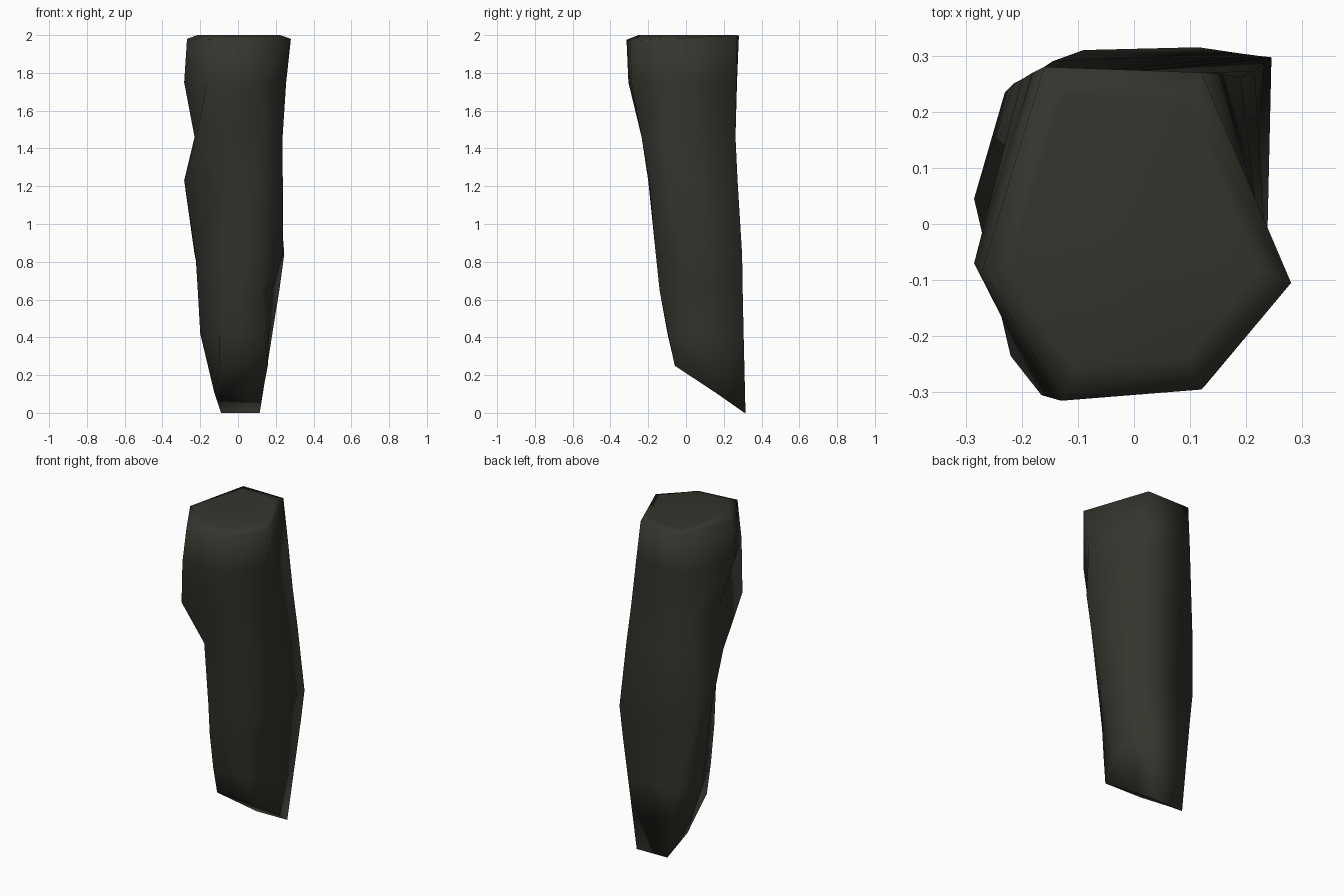
import bpy, bmesh

if "Cube" in bpy.data.objects:
    bpy.data.objects.remove(bpy.data.objects["Cube"])

# Column order: back_left, back_right, right, front_right, front_left, left
# Cross-sections of the stone from top to bottom: (height, six xy corners)
sections = [
    (1.98, [(-.16, .28), (.12, .27), (.28, -.105), (.12, -.295), (-.13, -.315), (-.27, -.08)]),
    (1.75, [(-.18, .27), (.152, .268), (.255, -.09), (.125, -.29), (-.165, -.305), (-.285, -.07)]),
    (1.46, [(-.20, .258), (.19, .262), (.236, -.13), (.13, -.235), (-.22, -.235), (-.23, .01)]),
    (1.23, [(-.215, .25), (.215, .273), (.237, -.09), (.13, -.195), (-.09, -.20), (-.285, .045)]),
    (0.84, [(-.23, .235), (.245, .297), (.238, -.01), (.12, -.16), (-.09, -.16), (-.225, .085)]),
    (0.65, [(-.19, .26), (.219, .30), (.178, -.02), (.115, -.14), (-.095, -.14), (-.213, .10)]),
    (0.42, [(-.145, .29), (.182, .305), (.165, .04), (.14, -.095), (-.10, -.098), (-.20, .12)]),
]
# Slanted broken-off lower end
tip = [(-.09, .31, 0), (.115, .315, 0), (.13, .16, .105),
       (.158, -.06, .25), (-.10, -.06, .255), (-.125, .165, .105)]
top_heights = [1.995, 2.0, 1.98, 1.97, 1.975, 1.98]

rings = [[(x, y, z) for x, y in pts] for z, pts in sections]
rings[0] = [(x, y, h) for (x, y, z), h in zip(rings[0], top_heights)]
rings.append(tip)
# Raised lip just inside the top edge
rings.insert(0, [(x * .8, y * .8, 2.0) for x, y, z in rings[0]])

# Loft the six-sided body
bm = bmesh.new()
loops = [[bm.verts.new(p) for p in ring] for ring in rings]
for a, b in zip(loops, loops[1:]):
    for i in range(6):
        j = (i + 1) % 6
        bm.faces.new((a[i], a[j], b[j], b[i]))

# Dished top
centre = bm.verts.new((-.01, -.01, 1.982))
for i in range(6):
    bm.faces.new((loops[0][i], centre, loops[0][(i + 1) % 6]))

# Lower end in two slanted facets
bl, br, r, fr, fl, l = loops[-1]
bm.faces.new((bl, br, r, l))
bm.faces.new((l, r, fr, fl))
bmesh.ops.recalc_face_normals(bm, faces=bm.faces[:])
for f in bm.faces:
    f.smooth = True

mesh = bpy.data.meshes.new("stone_pillar")
bm.to_mesh(mesh)
bm.free()

# Dark olive grey stone
mat = bpy.data.materials.new("dark olive stone")
mat.diffuse_color = (.036, .035, .027, 1)
mat.use_nodes = True
mat.node_tree.nodes["Principled BSDF"].inputs["Base Color"].default_value = mat.diffuse_color
mesh.materials.append(mat)
pillar = bpy.data.objects.new("stone_pillar", mesh)
bpy.context.collection.objects.link(pillar)
